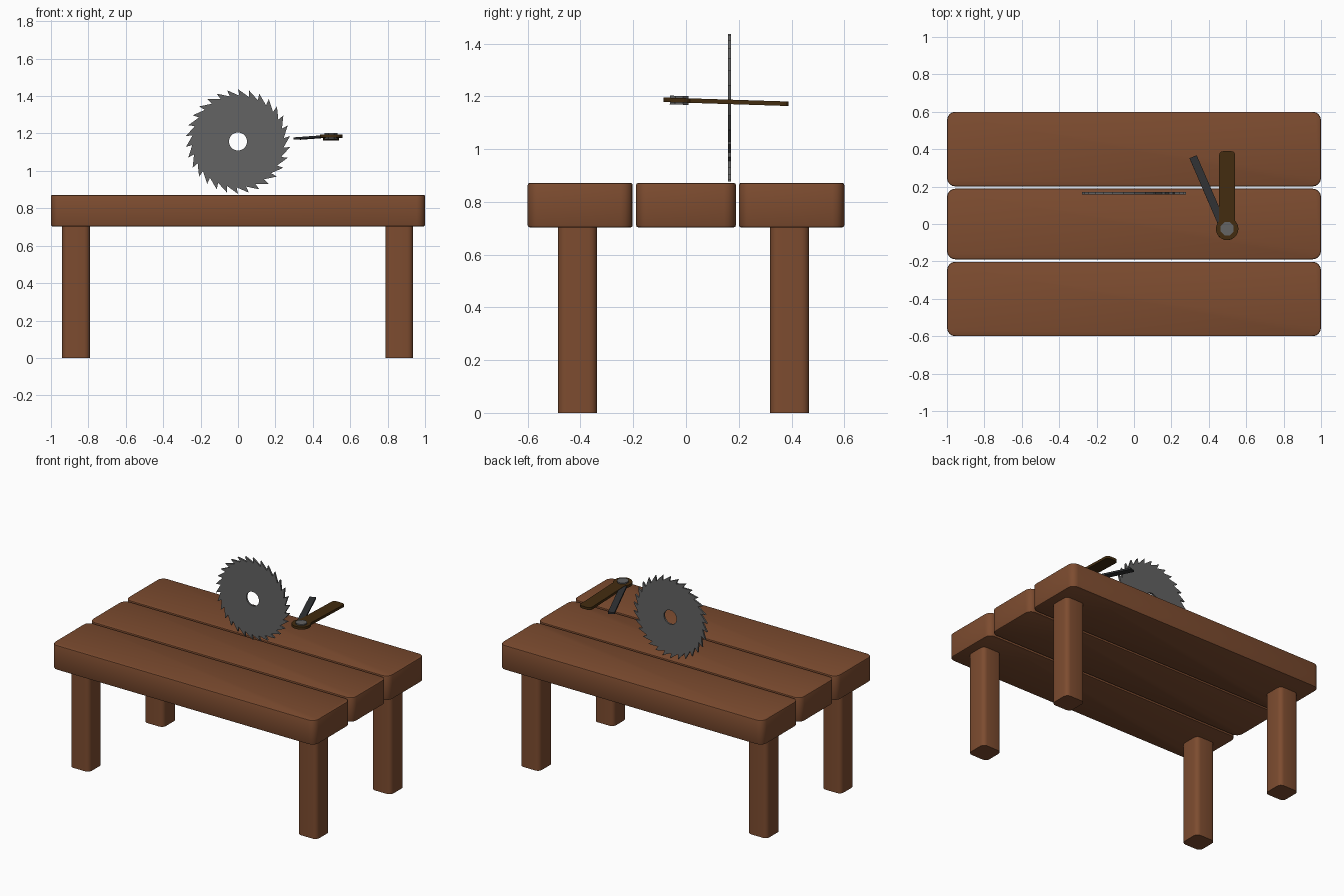
import bpy, bmesh, math
from mathutils import Matrix, Vector

if "Cube" in bpy.data.objects:
    bpy.data.objects.remove(bpy.data.objects["Cube"])


def material(name, rgb):
    m = bpy.data.materials.new(name)
    m.diffuse_color = (*rgb, 1)
    m.use_nodes = True
    m.node_tree.nodes["Principled BSDF"].inputs["Base Color"].default_value = m.diffuse_color
    return m


WOOD = material("warm wood", (0.205, 0.072, 0.029))
STEEL = material("saw steel", (0.125, 0.125, 0.125))
DARK_STEEL = material("dark steel", (0.03, 0.032, 0.035))
DARK_WOOD = material("dark wood", (0.055, 0.025, 0.005))


def finish(bm, name, mat, matrix=None, smooth=True):
    bmesh.ops.recalc_face_normals(bm, faces=bm.faces)
    if matrix:
        bm.transform(matrix)
    me = bpy.data.meshes.new(name)
    bm.to_mesh(me)
    bm.free()
    me.materials.append(mat)
    ob = bpy.data.objects.new(name, me)
    bpy.context.collection.objects.link(ob)
    if smooth:
        bpy.ops.object.select_all(action='DESELECT')
        ob.select_set(True)
        bpy.context.view_layer.objects.active = ob
        bpy.ops.object.shade_smooth_by_angle(angle=math.radians(35))
    return ob


def rounded_block(name, lo, hi, radius, edge=0.0):
    """Box with rounded upright corners and optional softened rims."""
    lo, hi = Vector(lo), Vector(hi)
    bm = bmesh.new()
    bmesh.ops.create_cube(bm, size=1)
    bm.transform(Matrix.Translation((lo + hi) / 2) @ Matrix.Diagonal((*(hi - lo), 1)))
    upright = [e for e in bm.edges
               if abs(e.verts[0].co.z - e.verts[1].co.z) > 0.01]
    bmesh.ops.bevel(bm, geom=upright, offset=radius, segments=4,
                    profile=0.5, affect='EDGES')
    if edge:
        rims = [e for e in bm.edges if any(abs(f.normal.z) > 0.9 for f in e.link_faces)]
        bmesh.ops.bevel(bm, geom=rims, offset=edge, segments=2,
                        profile=0.5, affect='EDGES')
    return finish(bm, name, WOOD)


def plate(name, outline, thick, mat, matrix, smooth=False):
    """Flat outline extruded evenly about its own plane."""
    bm = bmesh.new()
    f = bm.faces.new([bm.verts.new((x, y, -thick / 2)) for x, y in outline])
    r = bmesh.ops.extrude_face_region(bm, geom=[f])
    bmesh.ops.translate(bm, vec=(0, 0, thick),
                        verts=[v for v in r['geom'] if isinstance(v, bmesh.types.BMVert)])
    return finish(bm, name, mat, matrix, smooth)


# Table top planks
for name, y0, y1 in (("front_plank", -0.6, -0.202),
                     ("middle_plank", -0.189, 0.189),
                     ("back_plank", 0.201, 0.6)):
    rounded_block(name, (-1, y0, 0.703), (1, y1, 0.872), 0.045, 0.008)

# Legs
for yname, y in (("front", -0.411), ("back", 0.393)):
    for xname, x in (("left", -0.866), ("right", 0.862)):
        rounded_block(f"{yname}_{xname}_leg", (x - 0.074, y - 0.074, 0),
                      (x + 0.074, y + 0.074, 0.71), 0.03)

# Circular saw blade: toothed rim, round hole
TEETH, TIP, ROOT, HOLE, HALF = 30, 0.28, 0.245, 0.048, 0.006
bm = bmesh.new()
rings = []
for side in (-HALF, HALF):
    outer, inner = [], []
    for i in range(TEETH):
        a = math.pi / 2 + 2 * math.pi * i / TEETH
        for ang, r in ((a, TIP), (a - 0.03, ROOT)):
            outer.append(bm.verts.new((r * math.cos(ang), side, r * math.sin(ang))))
        for k in (0, 0.5):
            ang = a + 2 * math.pi * k / TEETH
            inner.append(bm.verts.new((HOLE * math.cos(ang), side, HOLE * math.sin(ang))))
    # plain ring under the teeth keeps the disc faces clean
    rings.append((outer, inner))
(o0, i0), (o1, i1) = rings
n = len(o0)
for k in range(n):
    j = (k + 1) % n
    bm.faces.new((o0[k], o0[j], o1[j], o1[k]))
    bm.faces.new((i0[k], i1[k], i1[j], i0[j]))
    for o, i in rings:
        if k % 2:      # disc sector from one root to the next, tooth on top
            m = (k + 2) % n
            bm.faces.new((o[k], o[j], o[m]))
            bm.faces.new((o[k], o[m], i[m], i[j], i[k]))
finish(bm, "saw_blade", STEEL, Matrix.Translation((0, 0.165, 1.157)), smooth=False)

# Folding tool, slightly tilted as one group about its pivot
TOOL = Matrix.Translation((0.498, -0.026, 1.185)) @ Matrix.Rotation(-0.032, 4, 'X')

# Handle: round head with a straight bar, rounded at its far end
W, R, END, C = 0.043, 0.06, 0.415, 0.02
start = math.acos(W / R)
head = [(R * math.cos(t), R * math.sin(t)) for t in
        (math.pi - start + (math.pi + 2 * start) * i / 20 for i in range(21))]
tip = []
for cx, a0 in ((W - C, 0), (C - W, math.pi / 2)):
    for i in range(4):
        a = a0 + math.pi / 2 * i / 3
        tip.append((cx + C * math.cos(a), END - C + C * math.sin(a)))
plate("tool_handle", head + tip, 0.017, DARK_WOOD, TOOL)

# Narrow arm swung out to the left
plate("tool_arm", [(-0.021, 0), (0.021, 0), (0.021, 0.42), (-0.021, 0.42)], 0.012,
      DARK_STEEL, TOOL @ Matrix.Translation((-0.016, 0, 0))
      @ Matrix.Rotation(math.radians(23.3), 4, 'Z'))

# Pivot bolt through the head
plate("pivot_bolt", [(0.038 * math.cos(math.pi * (i + 0.5) / 4),
                      0.038 * math.sin(math.pi * (i + 0.5) / 4)) for i in range(8)],
      0.033, STEEL, TOOL)
